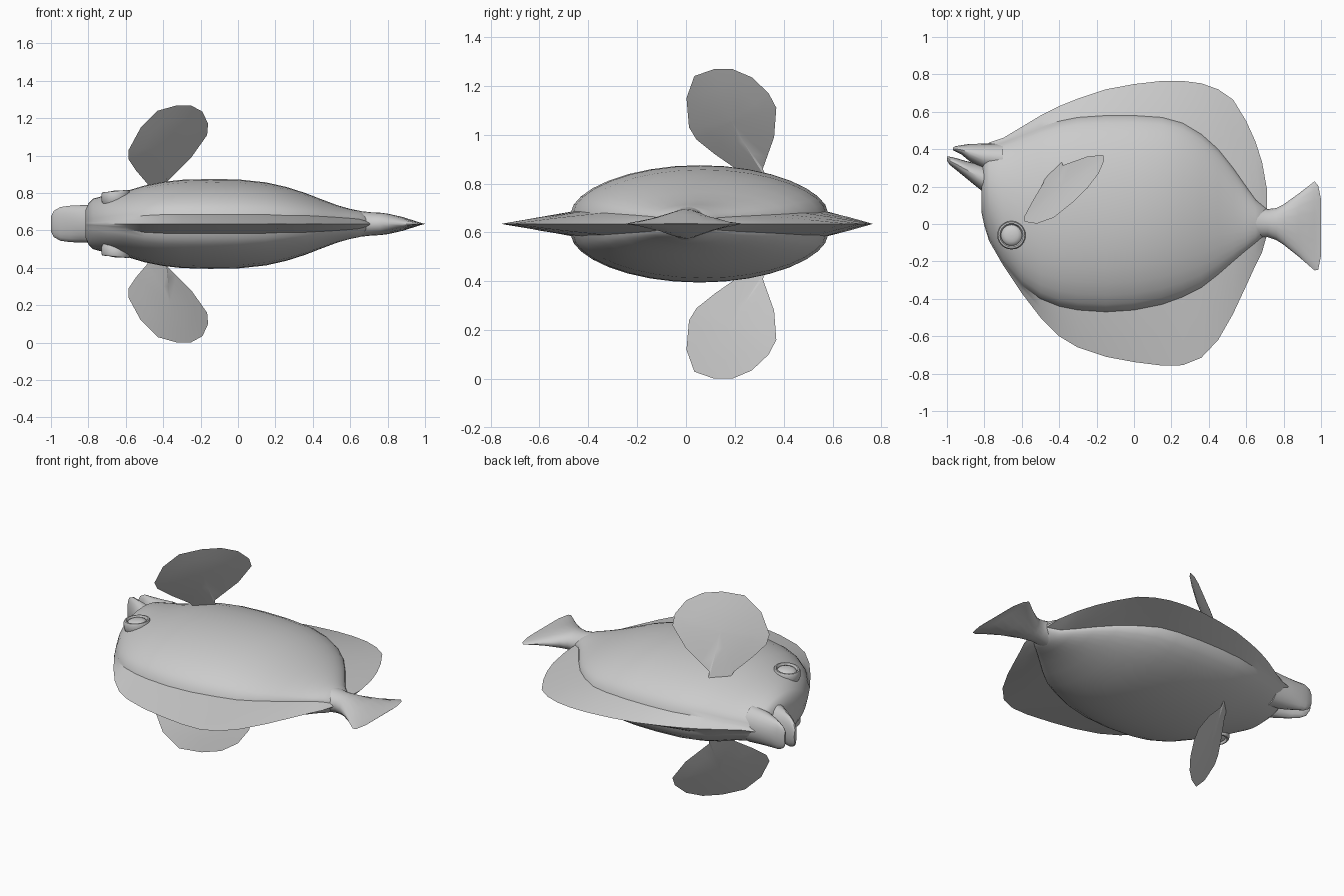
import bpy, bmesh
from math import cos, sin, pi, radians

MID = 0.635  # height of the fish's plane of symmetry


def finish(name, bm, angle=35):
    bmesh.ops.remove_doubles(bm, verts=bm.verts, dist=0.0004)
    bmesh.ops.recalc_face_normals(bm, faces=bm.faces)
    me = bpy.data.meshes.new(name)
    bm.to_mesh(me)
    bm.free()
    ob = bpy.data.objects.new(name, me)
    ob.location.z = MID
    bpy.context.collection.objects.link(ob)
    bpy.ops.object.select_all(action='DESELECT')
    ob.select_set(True)
    bpy.context.view_layer.objects.active = ob
    bpy.ops.object.shade_smooth_by_angle(angle=radians(angle))
    return ob


def loft(name, rings, angle=35):
    bm = bmesh.new()
    rows = [[bm.verts.new(p) for p in r] for r in rings]
    n = len(rows[0])
    for a, b in zip(rows, rows[1:]):
        for i in range(n):
            j = (i + 1) % n
            bm.faces.new((a[i], a[j], b[j], b[i]))
    bm.faces.new(rows[0])
    bm.faces.new(rows[-1])
    return finish(name, bm, angle)


def ellipse(x, y, ry, rz, n=20):
    return [(x, y + ry * cos(2 * pi * i / n), rz * sin(2 * pi * i / n)) for i in range(n)]


def mirror_z(ob):
    m = ob.modifiers.new("mirror", 'MIRROR')
    m.use_axis = (False, False, True)


# Body with belly and back fins: x, fin edge, flesh edge, flesh edge, fin edge, half width, fin root
stations = [
    (-.815, .30, .29, .07, .06, .075, .01),
    (-.80, .40, .39, .00, -.01, .11, .01),
    (-.775, .435, .42, -.08, -.09, .135, .01),
    (-.70, .46, .44, -.21, -.22, .155, .02),
    (-.60, .52, .48, -.33, -.37, .175, .03),
    (-.50, .58, .52, -.40, -.50, .205, .045),
    (-.40, .63, .55, -.44, -.60, .225, .05),
    (-.30, .67, .57, -.46, -.66, .236, .05),
    (-.15, .72, .58, -.47, -.71, .24, .05),
    (.0, .748, .58, -.46, -.738, .238, .05),
    (.15, .765, .57, -.43, -.757, .222, .05),
    (.26, .765, .54, -.39, -.755, .197, .045),
    (.36, .752, .48, -.34, -.715, .165, .045),
    (.45, .72, .40, -.27, -.62, .13, .04),
    (.53, .665, .30, -.20, -.48, .10, .035),
    (.60, .55, .20, -.14, -.33, .08, .03),
    (.65, .44, .13, -.10, -.22, .07, .025),
    (.685, .33, .10, -.07, -.15, .055, .015),
    (.71, .19, .08, -.04, -.06, .03, .008),
]


def body_ring(x, top, ct, cb, bot, h, root):
    side = [((top + ct) / 2, root * .55)]
    for i in range(17):
        t = cos(pi * i / 16)
        z = root + (h - root) * max(0, 1 - t * t) ** .58
        side.append(((ct + cb) / 2 + t * (ct - cb) / 2, z))
    side.append(((cb + bot) / 2, root * .55))
    return ([(x, top, 0)] + [(x, y, z) for y, z in side] + [(x, bot, 0)]
            + [(x, y, -z) for y, z in reversed(side)])


loft("body", [body_ring(*s) for s in stations])

# Open mouth made of two jaws
loft("upper_jaw", [ellipse(*s) for s in [
    (-1.0, .35, .012, .04), (-.985, .338, .022, .07), (-.95, .32, .032, .09),
    (-.90, .292, .045, .097), (-.84, .26, .062, .1), (-.74, .21, .09, .1)]])
loft("lower_jaw", [ellipse(*s) for s in [
    (-.967, .402, .008, .04), (-.955, .402, .014, .065), (-.92, .396, .026, .085),
    (-.88, .382, .046, .09), (-.80, .36, .07, .1), (-.70, .35, .08, .11)]])

# Tail stalk and fan
loft("tail", [ellipse(*s) for s in [
    (.50, .02, .11, .09), (.60, .015, .10, .078), (.66, .008, .085, .068),
    (.715, .005, .075, .062), (.76, .0, .085, .06), (.80, -.003, .108, .055),
    (.88, -.006, .168, .037), (.965, -.01, .238, .01), (.985, -.02, .225, .004),
    (1.0, -.02, .15, .0006)]], 50)

# Paddle-shaped side fins, given as an outline in x and height on a slanted plane
outline = [(-.47, .80), (-.485, .85), (-.545, .92), (-.585, .98), (-.585, 1.03), (-.52, 1.15),
           (-.43, 1.24), (-.33, 1.268), (-.25, 1.268), (-.19, 1.235), (-.16, 1.17),
           (-.165, 1.11), (-.25, .99), (-.33, .91), (-.38, .86), (-.39, .80)]
bm = bmesh.new()
centre = (-.375, 1.06)
for side in (1, -1):
    rows = []
    for f in (1, .66, .33, .02):
        row = []
        for px, pz in outline:
            x = centre[0] + f * (px - centre[0])
            z = centre[1] + f * (pz - centre[1])
            y = .179 + .967 * (x + .4) - .61 * (z - 1.05)
            d = side * .014 * (1 - f * f)
            row.append(bm.verts.new((x - d * .7, y + d * .75, z - MID + d * .4)))
        rows.append(row)
    for a, b in zip(rows, rows[1:]):
        for i in range(len(outline)):
            j = (i + 1) % len(outline)
            bm.faces.new((a[i], a[j], b[j], b[i]))
    bm.faces.new(rows[-1])
mirror_z(finish("side_fins", bm, 20))

# Eyes: raised rim around a shallow dome
for name, profile in [
    ("eye_rims", [(.066, .11), (.075, .13), (.076, .165), (.071, .175), (.063, .176), (.057, .165), (.055, .15)]),
    ("eyeballs", [(.057, .13), (.057, .158), (.05, .168), (.035, .175), (.018, .178), (.001, .179)]),
]:
    rings = [[(-.655 + r * cos(2 * pi * i / 24), -.06 + r * sin(2 * pi * i / 24),
               z + .1 * r * cos(2 * pi * i / 24)) for i in range(24)] for r, z in profile]
    mirror_z(loft(name, rings))
